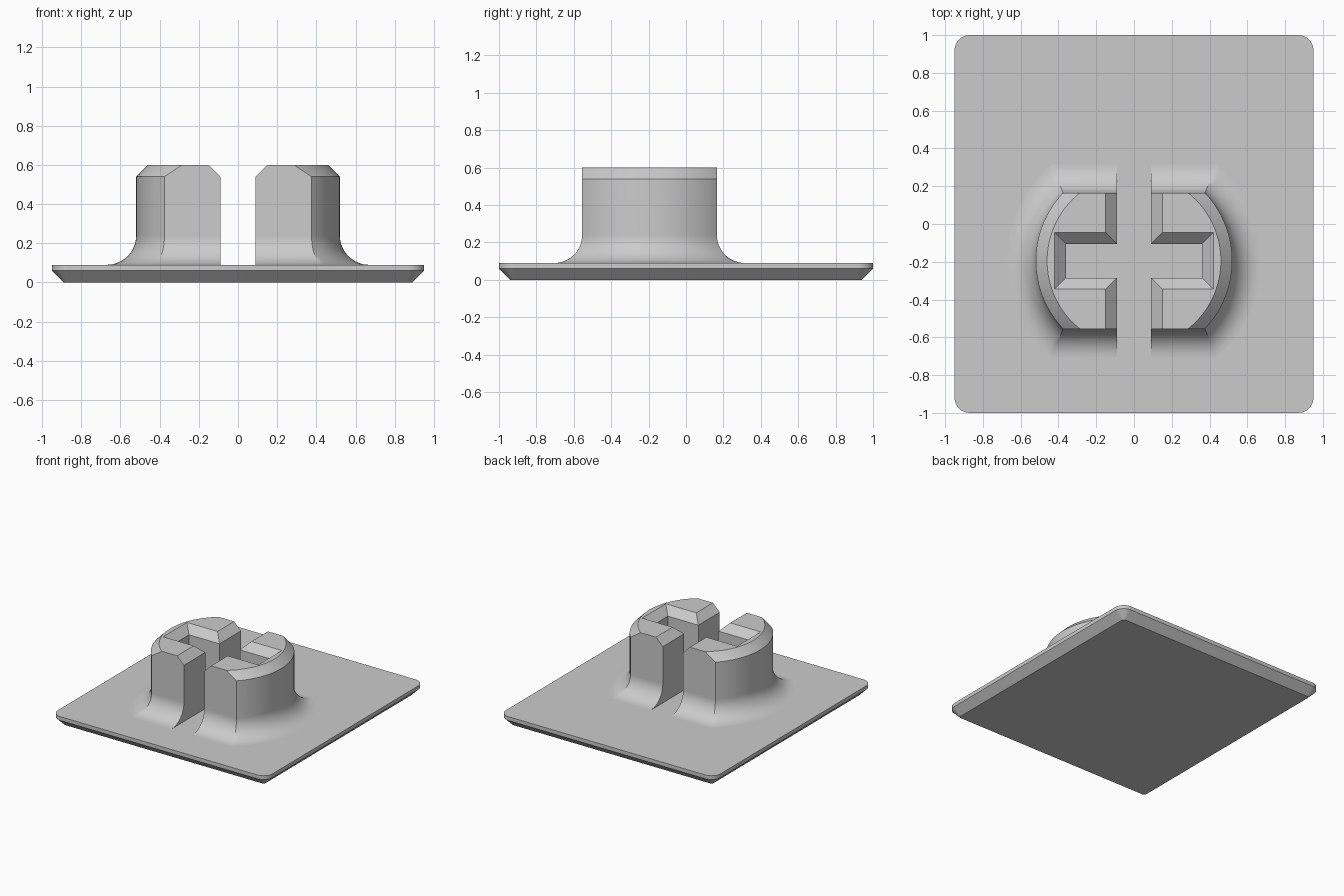
import bpy
import bmesh
import math

cube = bpy.data.objects.get("Cube")
if cube:
    bpy.data.objects.remove(cube, do_unlink=True)

grey = bpy.data.materials.new("plain grey")
grey.use_nodes = True
colour = (0.6, 0.6, 0.6, 1)
grey.diffuse_color = colour
grey.node_tree.nodes["Principled BSDF"].inputs["Base Color"].default_value = colour

BOSS_Y = -0.195          # centre of the boss
PLATE_TOP = 0.09
TOP, BEVEL = 0.6, 0.06
RADIUS, HALF = 0.52, 0.36
FILLET = 0.15


def loft(name, rings, y=0.0):
    """Closed solid through rings that share a point count."""
    bm = bmesh.new()
    loops = [[bm.verts.new(p) for p in ring] for ring in rings]
    for a, b in zip(loops, loops[1:]):
        for i in range(len(a)):
            j = (i + 1) % len(a)
            bm.faces.new((a[i], a[j], b[j], b[i]))
    bm.faces.new(loops[0][::-1])
    bm.faces.new(loops[-1])
    bmesh.ops.recalc_face_normals(bm, faces=bm.faces)
    mesh = bpy.data.meshes.new(name)
    bm.to_mesh(mesh)
    bm.free()
    mesh.materials.append(grey)
    obj = bpy.data.objects.new(name, mesh)
    obj.location.y = y
    bpy.context.collection.objects.link(obj)
    return obj


def rounded_rect(hx, hy, r, z, steps=8):
    ring = []
    for k, (sx, sy) in enumerate(((1, 1), (-1, 1), (-1, -1), (1, -1))):
        for i in range(steps + 1):
            a = math.pi / 2 * (k + i / steps)
            ring.append((sx * (hx - r) + r * math.cos(a),
                         sy * (hy - r) + r * math.sin(a), z))
    return ring


def rect(hx, hy, z):
    return [(hx, hy, z), (-hx, hy, z), (-hx, -hy, z), (hx, -hy, z)]


def clipped_circle(r, half, z, steps=32):
    """Circle cut flat at front and back."""
    limit = math.asin(half / r)
    ring = []
    for start in (0, math.pi):
        for i in range(steps + 1):
            a = start - limit + 2 * limit * i / steps
            ring.append((r * math.cos(a), r * math.sin(a), z))
    return ring


def smooth(obj):
    bpy.ops.object.select_all(action='DESELECT')
    obj.select_set(True)
    bpy.context.view_layer.objects.active = obj
    bpy.ops.object.shade_smooth_by_angle(angle=math.radians(25))


# Plate with rounded corners and a chamfered underside
plate = loft("base_plate", [
    rounded_rect(0.89, 0.94, 0.02, 0),
    rounded_rect(0.95, 1.0, 0.08, 0.06),
    rounded_rect(0.95, 1.0, 0.08, PLATE_TOP)])
smooth(plate)

# Boss: buried foot, concave fillet, straight wall, chamfered round sides
rings = [clipped_circle(RADIUS + FILLET, HALF + FILLET, 0.05)]
for i in range(13):
    t = math.pi / 2 * i / 12
    d = FILLET * (1 - math.sin(t))
    rings.append(clipped_circle(RADIUS + d, HALF + d,
                                PLATE_TOP + FILLET * (1 - math.cos(t))))
rings.append(clipped_circle(RADIUS, HALF, TOP - BEVEL))
rings.append(clipped_circle(RADIUS - BEVEL, HALF, TOP))
boss = loft("split_boss", rings, BOSS_Y)


# Cutters that flare out at the rim: the slot and the cross pocket
def flared_cutter(name, hx, hy, flare_y):
    over = 2 * BEVEL
    fy = over if flare_y else 0
    return loft(name, [rect(hx, hy, 0), rect(hx, hy, TOP - BEVEL),
                       rect(hx + over, hy + fy, TOP + BEVEL)], BOSS_Y)


for cutter in (flared_cutter("slot_cutter", 0.09, 0.8, False),
               flared_cutter("pocket_cutter", 0.36, 0.09, True)):
    cutter.hide_render = True
    cut = boss.modifiers.new(cutter.name, 'BOOLEAN')
    cut.operation = 'DIFFERENCE'
    cut.solver = 'EXACT'
    cut.object = cutter
    bpy.ops.object.select_all(action='DESELECT')
    bpy.context.view_layer.objects.active = boss
    boss.select_set(True)
    bpy.context.view_layer.update()
    bpy.ops.object.modifier_apply(modifier=cut.name)
    bpy.data.objects.remove(cutter, do_unlink=True)

# Smooth shading, with large flat walls kept flat
smooth(boss)
weighted = boss.modifiers.new("flat walls", 'WEIGHTED_NORMAL')
weighted.keep_sharp = True
